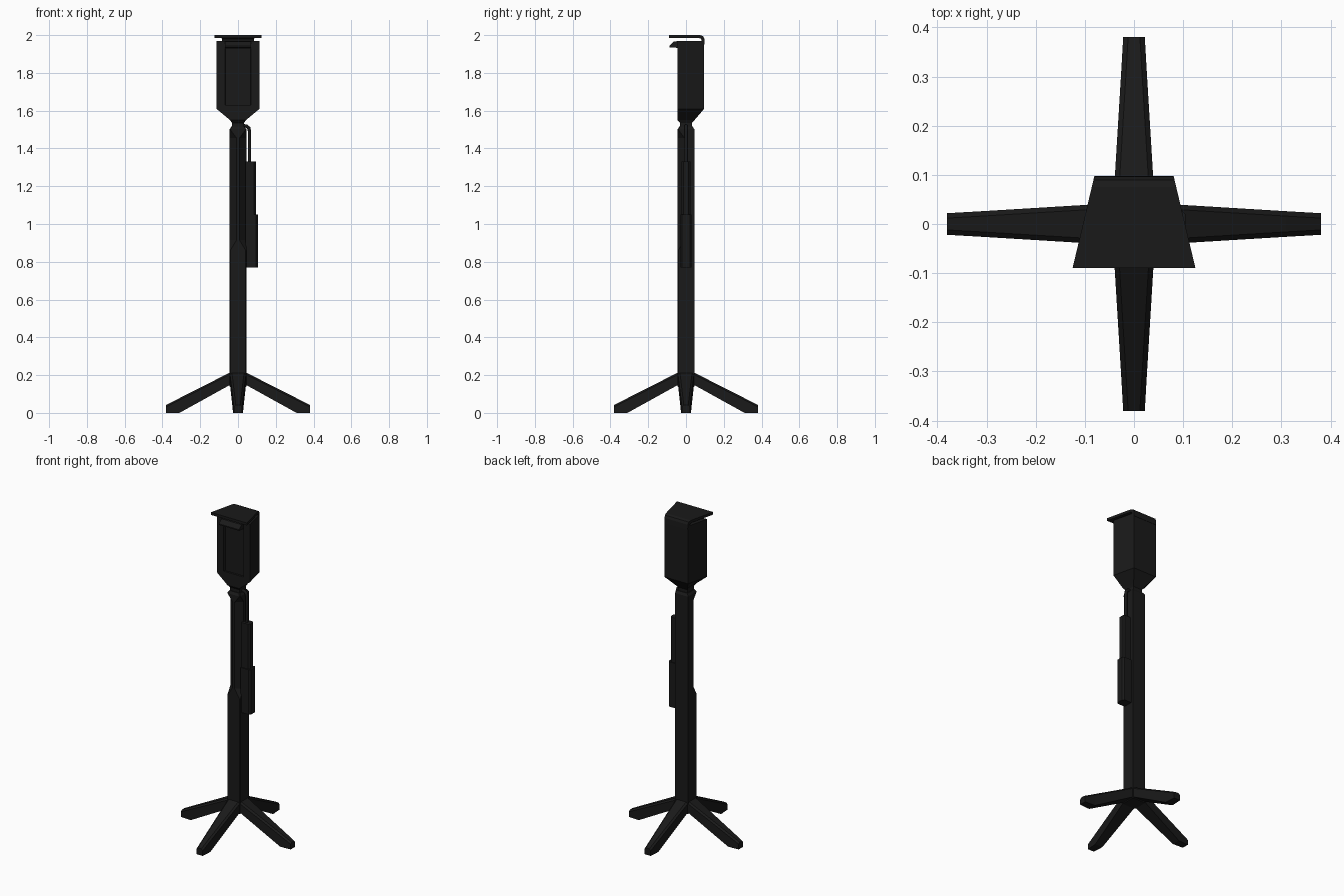
import bpy, bmesh, math

if "Cube" in bpy.data.objects:
    bpy.data.objects.remove(bpy.data.objects["Cube"])

black = bpy.data.materials.new("black")
black.diffuse_color = (0.01, 0.01, 0.01, 1)
black.use_nodes = True
black.node_tree.nodes["Principled BSDF"].inputs["Base Color"].default_value = black.diffuse_color


def loft(name, rings):
    """Closed solid skinned through rings of equal point count."""
    bm = bmesh.new()
    vs = [[bm.verts.new(p) for p in r] for r in rings]
    n = len(rings[0])
    for a, b in zip(vs, vs[1:]):
        for i in range(n):
            j = (i + 1) % n
            bm.faces.new((a[i], a[j], b[j], b[i]))
    bm.faces.new(vs[0][::-1])
    bm.faces.new(vs[-1])
    bmesh.ops.recalc_face_normals(bm, faces=bm.faces)
    me = bpy.data.meshes.new(name)
    bm.to_mesh(me)
    bm.free()
    me.materials.append(black)
    ob = bpy.data.objects.new(name, me)
    bpy.context.collection.objects.link(ob)
    return ob


def half_width(y):
    """Trapezoid plan shared by the head and the cap."""
    return 0.08 + (0.1 - y) * 0.237


# Post: square, with stopped chamfers on the two front edges
def post_ring(z, c, h=0.045):
    return [(-h, h, z), (-h, c - h, z), (c - h, -h, z),
            (h - c, -h, z), (h, c - h, z), (h, h, z)]


loft("post", [post_ring(0.14, 0.004), post_ring(0.86, 0.004), post_ring(0.915, 0.037),
              post_ring(1.455, 0.037), post_ring(1.50, 0.004), post_ring(1.515, 0.004, 0.036)])


# Legs: tapered sloping bars with chamfered top edges
def leg_ring(x_top, z_top, x_bot, z_bot, w, c=0.01):
    return [(x_bot, -w, z_bot), (x_bot, w, z_bot), (x_top, w, z_top - c),
            (x_top, w - c, z_top), (x_top, c - w, z_top), (x_top, -w, z_top - c)]


for i, side in enumerate(("right", "back", "left", "front")):
    leg = loft(side + "_leg", [leg_ring(0.03, 0.22, 0.03, 0.155, 0.043),
                               leg_ring(0.31, 0.078, 0.31, 0.0, 0.026),
                               leg_ring(0.38, 0.042, 0.38, 0.0, 0.022)])
    leg.rotation_euler.z = i * math.pi / 2


# Side boxes on the right of the post
def box_ring(z, x, w, c=0.01):
    return [(0.04, -w, z), (x - c, -w, z), (x, c - w, z),
            (x, w - c, z), (x - c, w, z), (0.04, w, z)]


loft("upper_box", [box_ring(z, 0.095, 0.024) for z in (1.05, 1.33)])
loft("lower_box", [box_ring(z, 0.105, 0.03) for z in (0.77, 1.05)])

# Cable from the box into the neck
cu = bpy.data.curves.new("cable", "CURVE")
cu.dimensions = "3D"
cu.bevel_depth = 0.009
cu.bevel_resolution = 2
cu.use_fill_caps = True
path = [(0.061, 1.32), (0.061, 1.49), (0.057, 1.508), (0.045, 1.519), (0.0, 1.522)]
sp = cu.splines.new("POLY")
sp.points.add(len(path) - 1)
for p, (x, z) in zip(sp.points, path):
    p.co = (x, 0, z, 1)
cu.materials.append(black)
cable = bpy.data.objects.new("cable", cu)
bpy.context.collection.objects.link(cable)
bpy.context.view_layer.objects.active = cable
cable.select_set(True)
bpy.ops.object.convert(target="MESH")
cable.select_set(False)


# Head: trapezoid housing narrowing to a neck
def head_ring(z, yf, yb, wf, wb):
    return [(-wf, yf, z), (wf, yf, z), (wb, yb, z), (-wb, yb, z)]


wf, wb = half_width(-0.045), half_width(0.096)
head = loft("head", [head_ring(1.50, -0.032, 0.032, 0.032, 0.032),
                     head_ring(1.535, -0.032, 0.032, 0.032, 0.032),
                     head_ring(1.55, -0.045, 0.045, 0.042, 0.04),
                     head_ring(1.61, -0.045, 0.096, wf, wb),
                     head_ring(1.97, -0.045, 0.096, wf, wb)])

# Shallow screen recess in the front of the head
cutter = loft("screen_cutter", [head_ring(z, -0.06, -0.033, 0.073, 0.065) for z in (1.63, 1.93)])
cutter.hide_render = True
cutter.hide_viewport = True
cut = head.modifiers.new("recess", "BOOLEAN")
cut.operation = "DIFFERENCE"
cut.solver = "EXACT"
cut.object = cutter

# Visor above the screen
visor = [(-0.035, 1.932), (-0.088, 1.935), (-0.088, 1.942), (-0.065, 1.965), (-0.035, 1.97)]
loft("visor", [[(x, y, z) for y, z in visor] for x in (-0.07, 0.07)])

# Cap: trapezoid plate bending down into the back of the head
cap = [((-0.09, 2.0), (-0.09, 1.984)), ((0.075, 2.0), (0.07, 1.984)),
       ((0.09, 1.994), (0.08, 1.98)), ((0.097, 1.98), (0.083, 1.972)),
       ((0.098, 1.95), (0.083, 1.95))]
loft("cap", [[(-half_width(o[0]), *o), (half_width(o[0]), *o),
              (half_width(i[0]), *i), (-half_width(i[0]), *i)] for o, i in cap])
